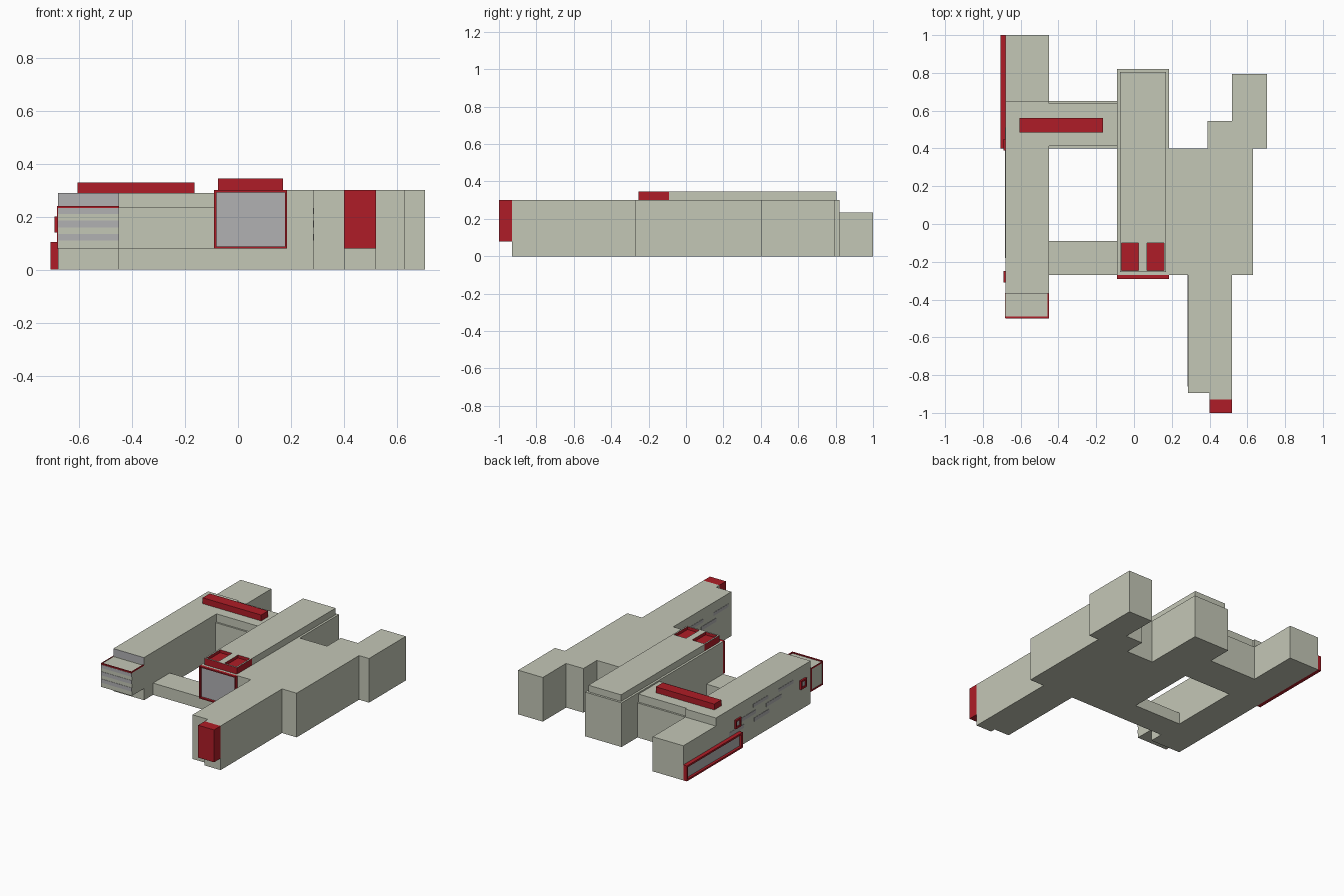
import bpy, bmesh

if "Cube" in bpy.data.objects:
    bpy.data.objects.remove(bpy.data.objects["Cube"])


def material(name, rgb):
    m = bpy.data.materials.new(name)
    m.diffuse_color = (*rgb, 1)
    m.use_nodes = True
    m.node_tree.nodes["Principled BSDF"].inputs["Base Color"].default_value = m.diffuse_color
    return m


HULL = material("hull_beige", (0.55, 0.57, 0.47))
RED = material("marking_red", (0.43, 0.012, 0.02))
GREY = material("panel_grey", (0.44, 0.44, 0.45))


def prism(name, outline, z0, z1, mat=HULL):
    """Extrude a plan outline from z0 to z1."""
    bm = bmesh.new()
    face = bm.faces.new([bm.verts.new((x, y, z0)) for x, y in outline])
    ext = bmesh.ops.extrude_face_region(bm, geom=[face])
    top = [v for v in ext["geom"] if isinstance(v, bmesh.types.BMVert)]
    bmesh.ops.translate(bm, verts=top, vec=(0, 0, z1 - z0))
    bmesh.ops.recalc_face_normals(bm, faces=bm.faces)
    mesh = bpy.data.meshes.new(name)
    bm.to_mesh(mesh)
    bm.free()
    mesh.materials.append(mat)
    ob = bpy.data.objects.new(name, mesh)
    bpy.context.collection.objects.link(ob)
    return ob


def box(name, x, y, z, mat=HULL):
    return prism(name, [(x[0], y[0]), (x[1], y[0]), (x[1], y[1]), (x[0], y[1])], z[0], z[1], mat)


def frame(name, axis, depth, u, z, t, mat=RED):
    """Rectangular border standing on a wall; axis is the wall's normal."""
    bars = [(u, (z[0], z[0] + t)), (u, (z[1] - t, z[1])),
            ((u[0], u[0] + t), (z[0] + t, z[1] - t)), ((u[1] - t, u[1]), (z[0] + t, z[1] - t))]
    for i, (bu, bz) in enumerate(bars):
        if axis == "x":
            box(f"{name}_{i}", depth, bu, bz, mat)
        else:
            box(f"{name}_{i}", bu, depth, bz, mat)


# right hull with forward arm and stepped tail
prism("right_hull", [(0.185, -0.27), (0.285, -0.27), (0.285, -0.895), (0.4, -0.895),
                     (0.4, -0.93), (0.52, -0.93), (0.52, -0.27), (0.63, -0.27), (0.63, 0.4),
                     (0.705, 0.4), (0.705, 0.795), (0.52, 0.795), (0.52, 0.545),
                     (0.39, 0.545), (0.39, 0.4), (0.185, 0.4)], 0, 0.3)
box("arm_tip", (0.4, 0.52), (-1.0, -0.93), (0.08, 0.3), RED)

# central hull and raised spine
box("central_hull", (-0.09, 0.185), (-0.27, 0.82), (0, 0.3))
box("spine", (-0.075, 0.17), (-0.09, 0.805), (0.3, 0.345))

# framed front bay
box("bay_panel", (-0.085, 0.18), (-0.274, -0.27), (0.085, 0.292), GREY)
frame("bay_frame", "y", (-0.29, -0.27), (-0.09, 0.185), (0.08, 0.3), 0.008)

# bridge block: red body, rim with two recessed red wells
box("bridge_base", (-0.075, 0.17), (-0.255, -0.09), (0.3, 0.325), RED)
rims = [((-0.075, -0.065), (-0.255, -0.09)), ((0.16, 0.17), (-0.255, -0.09)),
        ((0.025, 0.07), (-0.245, -0.1)),
        ((-0.065, 0.16), (-0.255, -0.245)), ((-0.065, 0.16), (-0.1, -0.09))]
for i, (rx, ry) in enumerate(rims):
    rim = box(f"bridge_rim_{i}", rx, ry, (0.325, 0.345), RED)
    rim.data.materials.append(HULL)
    for p in rim.data.polygons:
        p.material_index = int(p.normal.z > 0.5)

# left hull: main body, lower tail, raised nose
box("left_hull", (-0.68, -0.45), (-0.365, 0.65), (0, 0.29))
box("left_tail", (-0.68, -0.45), (0.65, 1.0), (0, 0.235))
box("left_nose", (-0.68, -0.45), (-0.498, -0.365), (0.08, 0.235))
box("nose_step_panel", (-0.68, -0.45), (-0.367, -0.365), (0.24, 0.29), GREY)
frame("nose_side_frame", "x", (-0.683, -0.68), (-0.498, -0.365), (0.08, 0.24), 0.01)
box("nose_red_edge", (-0.68, -0.45), (-0.5, -0.49), (0.233, 0.241), RED)
box("nose_right_edge", (-0.458, -0.45), (-0.49, -0.365), (0.233, 0.241), RED)

# striped markings
rows = [(0.11, 0.135), (0.16, 0.185), (0.21, 0.232)]
for i, z in enumerate(rows):
    box(f"nose_stripe_{i}", (-0.68, -0.45), (-0.5, -0.498), z, GREY)
    for j in range(2):
        y = 0.08 - 0.13 * i + 0.27 * j
        box(f"left_dash_{i}_{j}", (-0.682, -0.68), (y, y + 0.16), z, GREY)
        y = -0.6 - 0.13 * i + 0.27 * j
        box(f"arm_dash_{i}_{j}", (0.283, 0.285), (y, min(y + 0.16, -0.27)), z, GREY)

# side hangar panel and small framed ports
box("side_panel", (-0.69, -0.68), (0.41, 0.99), (0.01, 0.095), GREY)
frame("side_frame", "x", (-0.707, -0.68), (0.4, 1.0), (0, 0.105), 0.012)
for i, y in enumerate((-0.31, 0.39)):
    box(f"port_{i}", (-0.685, -0.68), (y + 0.01, y + 0.05), (0.15, 0.19), GREY)
    frame(f"port_frame_{i}", "x", (-0.692, -0.68), (y, y + 0.06), (0.14, 0.2), 0.012)

# cross connectors and red bar
box("front_connector", (-0.45, -0.09), (-0.27, -0.09), (0, 0.08))
box("rear_connector", (-0.45, -0.09), (0.4, 0.65), (0, 0.235))
box("rear_connector_top", (-0.45, -0.09), (0.412, 0.637), (0.235, 0.29))
box("red_bar", (-0.605, -0.165), (0.485, 0.56), (0.29, 0.33), RED)
